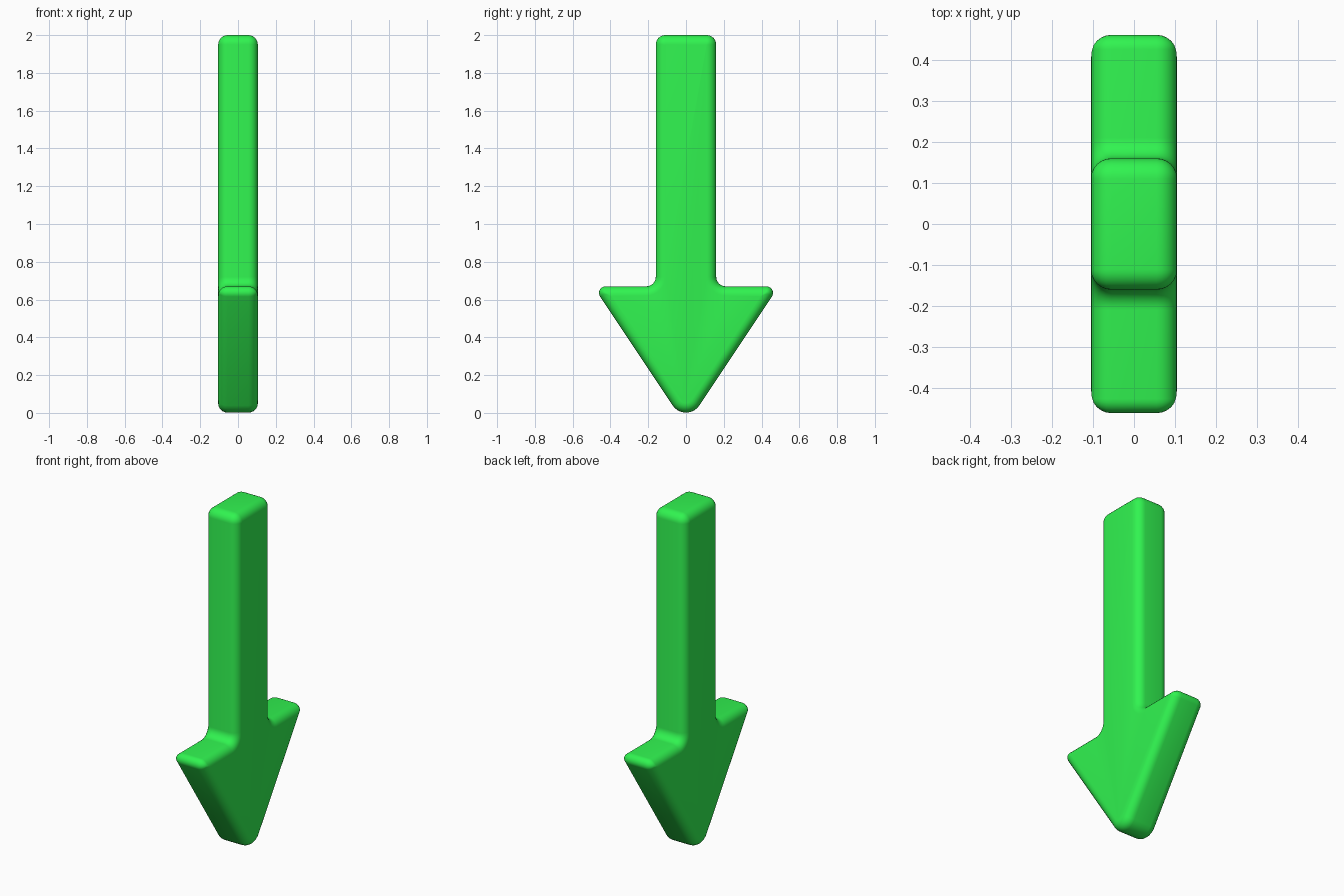
import bpy, bmesh, math
from mathutils import Vector

if "Cube" in bpy.data.objects:
    bpy.data.objects.remove(bpy.data.objects["Cube"])

HALF_THICK = 0.105   # half thickness along x
RIM = 0.05           # rounding radius of the front and back rims
RIM_STEPS = 6
ARC_STEPS = 8

# Sharp outline in (y, z), counter-clockwise, with a fillet radius per corner
CORNERS = [
    (0, -0.067, 0.085),      # tip
    (0.491, 0.67, 0.035),    # barb
    (0.16, 0.67, 0.05),      # inner corner
    (0.16, 2.0, 0.05),       # shaft top
    (-0.16, 2.0, 0.05),
    (-0.16, 0.67, 0.05),
    (-0.491, 0.67, 0.035),
]


def outline(inset):
    """Filleted outline moved inwards by the given inset."""
    pts = [Vector(c[:2]) for c in CORNERS]
    n, out = len(pts), []
    for i, p in enumerate(pts):
        a = (p - pts[i - 1]).normalized()
        b = (pts[(i + 1) % n] - p).normalized()
        na, nb = Vector((-a.y, a.x)), Vector((-b.y, b.x))
        miter = (na + nb) / (1 + na.dot(nb))
        convex = a.x * b.y - a.y * b.x > 0
        side = 1 if convex else -1
        r = max(CORNERS[i][2] - side * inset, 0.003)
        centre = p + miter * (inset + side * r)
        start = math.atan2(-side * na.y, -side * na.x)
        turn = math.atan2(a.x * b.y - a.y * b.x, a.dot(b))
        for k in range(ARC_STEPS + 1):
            t = start + turn * k / ARC_STEPS
            out.append(centre + r * Vector((math.cos(t), math.sin(t))))
    return out


# Stack of outlines from back to front, rounded at both rims
layers = []
for k in range(RIM_STEPS + 1):
    t = math.pi / 2 * k / RIM_STEPS
    layers.append((HALF_THICK - RIM + RIM * math.cos(t), RIM * (1 - math.sin(t))))
layers += [(-x, d) for x, d in reversed(layers)]

bm = bmesh.new()
rings = [[bm.verts.new((x, p.x, p.y)) for p in outline(d)] for x, d in layers]
for r0, r1 in zip(rings, rings[1:]):
    for i in range(len(r0)):
        j = (i + 1) % len(r0)
        bm.faces.new((r0[i], r1[i], r1[j], r0[j]))
bm.faces.new(rings[0])
bm.faces.new(rings[-1][::-1])
bmesh.ops.recalc_face_normals(bm, faces=bm.faces)

mesh = bpy.data.meshes.new("arrow")
bm.to_mesh(mesh)
bm.free()
arrow = bpy.data.objects.new("arrow", mesh)
bpy.context.collection.objects.link(arrow)

# Green material
green = bpy.data.materials.new("green")
green.diffuse_color = (0.03, 0.9, 0.08, 1)
green.use_nodes = True
green.node_tree.nodes["Principled BSDF"].inputs["Base Color"].default_value = green.diffuse_color
mesh.materials.append(green)

# Smooth shading
bpy.context.view_layer.objects.active = arrow
arrow.select_set(True)
bpy.ops.object.shade_smooth_by_angle(angle=math.radians(40))
